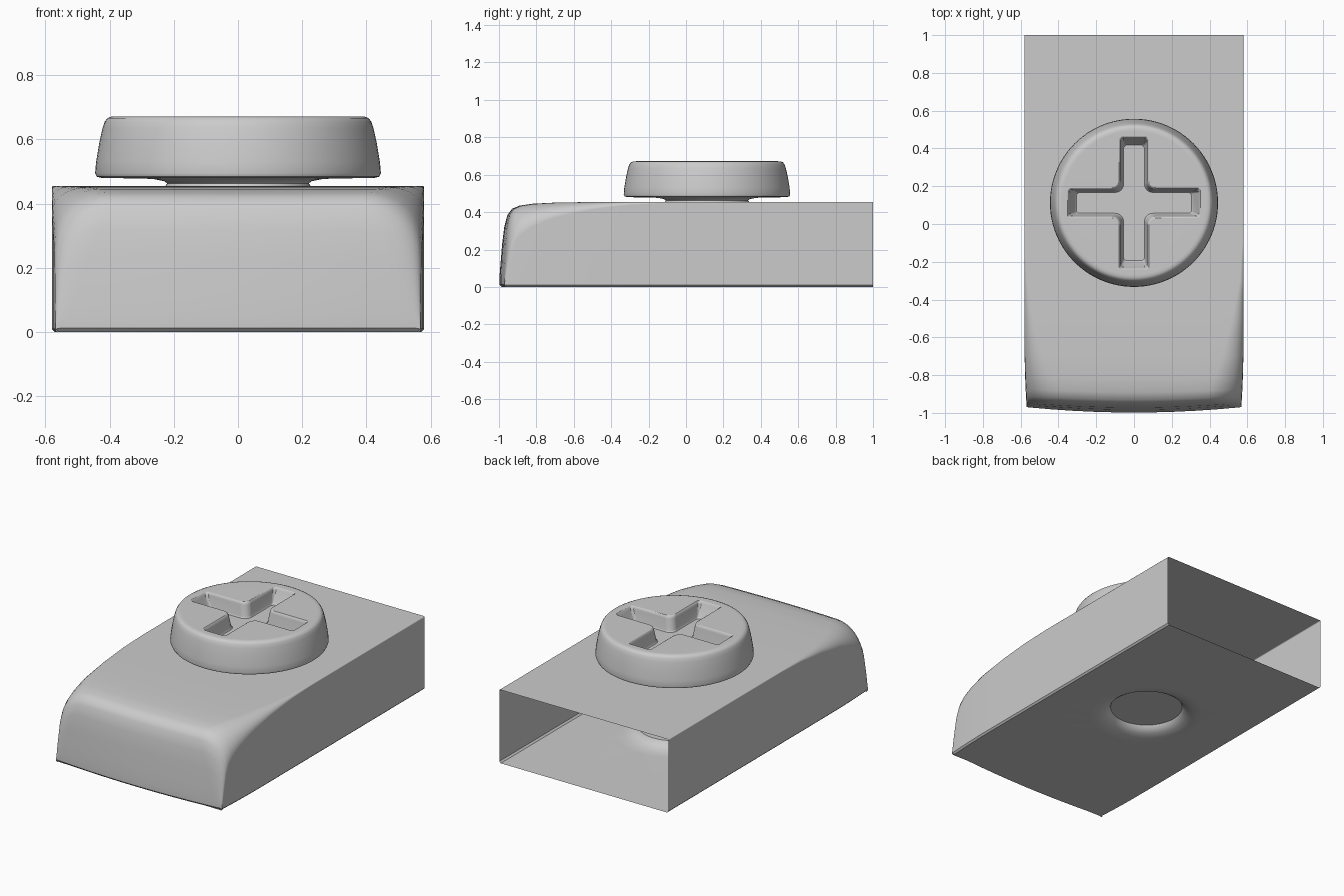
import bpy, bmesh, math

if "Cube" in bpy.data.objects:
    bpy.data.objects.remove(bpy.data.objects["Cube"])

CY = 0.112          # button centre in y


def make_object(name, bm, angle=40):
    mesh = bpy.data.meshes.new(name)
    bm.to_mesh(mesh)
    bm.free()
    ob = bpy.data.objects.new(name, mesh)
    bpy.context.collection.objects.link(ob)
    bpy.ops.object.select_all(action='DESELECT')
    ob.select_set(True)
    bpy.context.view_layer.objects.active = ob
    bpy.ops.object.shade_smooth_by_angle(angle=math.radians(angle))
    return ob


def ring(bm, radius, z, n=64):
    return [bm.verts.new((radius * math.cos(2 * math.pi * i / n),
                          CY + radius * math.sin(2 * math.pi * i / n), z)) for i in range(n)]


def bridge(bm, a, b, closed=True):
    n = len(a)
    for i in range(n if closed else n - 1):
        j = (i + 1) % n
        bm.faces.new((a[i], a[j], b[j], b[i]))


# Hollow housing: sections along y as (y, height, corner width, corner height)
ROWS = [(1, .455, .006, .006), (.4, .455, .006, .006), (-.1, .455, .006, .006),
        (-.3, .455, .02, .015), (-.5, .454, .06, .04), (-.7, .451, .11, .08),
        (-.82, .445, .15, .12), (-.89, .435, .17, .15), (-.93, .418, .18, .17),
        (-.955, .385, .17, .19), (-.972, .32, .14, .2), (-.983, .23, .11, .15),
        (-.992, .12, .07, .08), (-.998, .05, .035, .03), (-.998, .012, .015, .006),
        (-.985, 0, 0, 0)]


def section(y, h, rx, rz):
    t = min(max((-y - .6) / .4, 0), 1)
    w = .58 - .012 * t * t
    c = min(.01, h * .4)
    half = [(w - c, 0), (w, c)]
    for k in range(9):
        a = math.pi / 2 * k / 8
        half.append((w - rx + rx * math.cos(a), h - rz + rz * math.sin(a)))
    for k in range(1, 5):
        half.append(((w - rx) * (1 - k / 5), h))
    pts = half + [(0, h)] + [(-x, z) for x, z in reversed(half)]
    return [(x, y + .03 * t * t * (x / .58) ** 2, z) for x, z in pts]


bm = bmesh.new()
loops = [[bm.verts.new(p) for p in section(*r)] for r in ROWS]
back = (loops[0][0], loops[0][-1])
for a, b in zip(loops, loops[1:]):
    bridge(bm, a, b, closed=False)
bm.edges.new(back)
bmesh.ops.remove_doubles(bm, verts=bm.verts[:], dist=1e-5)
bmesh.ops.dissolve_degenerate(bm, edges=bm.edges[:], dist=1e-6)

# Floor filled around a dished hole with a shallow plug
outline = [e for e in bm.edges if len(e.link_faces) < 2 and all(v.co.z < 1e-4 for v in e.verts)]
rings = [ring(bm, r, z) for r, z in ((.33, 0), (.28, .005), (.245, .015), (.22, .03), (.208, .05))]
circle = [bm.edges.new((rings[0][i], rings[0][(i + 1) % 64])) for i in range(64)]
bmesh.ops.triangle_fill(bm, use_beauty=True, use_dissolve=False, edges=outline + circle)
for a, b in zip(rings, rings[1:]):
    bridge(bm, a, b)
bm.faces.new(rings[-1])
bmesh.ops.recalc_face_normals(bm, faces=bm.faces[:])
housing = make_object("housing", bm)
wn = housing.modifiers.new("weighted", 'WEIGHTED_NORMAL')
wn.keep_sharp = True

# Round button head with a narrow neck
PROFILE = [(.23, .44), (.225, .457), (.22, .463), (.23, .47), (.26, .476), (.29, .478),
           (.425, .48), (.44, .484), (.445, .495), (.442, .53), (.432, .59), (.422, .635),
           (.415, .655), (.407, .666), (.395, .671), (.38, .672)]
bm = bmesh.new()
rings = [ring(bm, r, z, 96) for r, z in PROFILE]
for a, b in zip(rings, rings[1:]):
    bridge(bm, a, b)
bm.faces.new(rings[0])
bm.faces.new(rings[-1])
bmesh.ops.recalc_face_normals(bm, faces=bm.faces[:])
button = make_object("button_head", bm)


# Cross-shaped cutter with filleted inner corners
def cross(bm, length, w, z, f=.045):
    quarter = []
    e = .012
    quarter += [(length, -w + e), (length, w - e), (length - e, w)]
    for k in range(7):
        a = math.pi / 2 * k / 6
        quarter.append((w + f - f * math.sin(a), w + f - f * math.cos(a)))
    quarter.append((w, length - e))
    verts = []
    for q in range(4):
        c, s = round(math.cos(q * math.pi / 2)), round(math.sin(q * math.pi / 2))
        verts += [bm.verts.new((x * c - y * s, CY + x * s + y * c, z)) for x, y in quarter]
    return verts


bm = bmesh.new()
levels = [cross(bm, *p) for p in ((.355, .082, .70), (.355, .082, .674), (.348, .074, .668),
                                  (.343, .07, .655), (.315, .061, .59), (.305, .055, .58))]
for a, b in zip(levels, levels[1:]):
    bridge(bm, a, b)
bm.faces.new(levels[0])
bm.faces.new(levels[-1])
bmesh.ops.recalc_face_normals(bm, faces=bm.faces[:])
cutter = make_object("cross_cutter", bm)
cutter.hide_render = True
cutter.hide_viewport = False
cutter.display_type = 'WIRE'

cut = button.modifiers.new("cross_slot", 'BOOLEAN')
cut.operation = 'DIFFERENCE'
cut.solver = 'EXACT'
cut.object = cutter
wn = button.modifiers.new("weighted", 'WEIGHTED_NORMAL')
wn.keep_sharp = True
